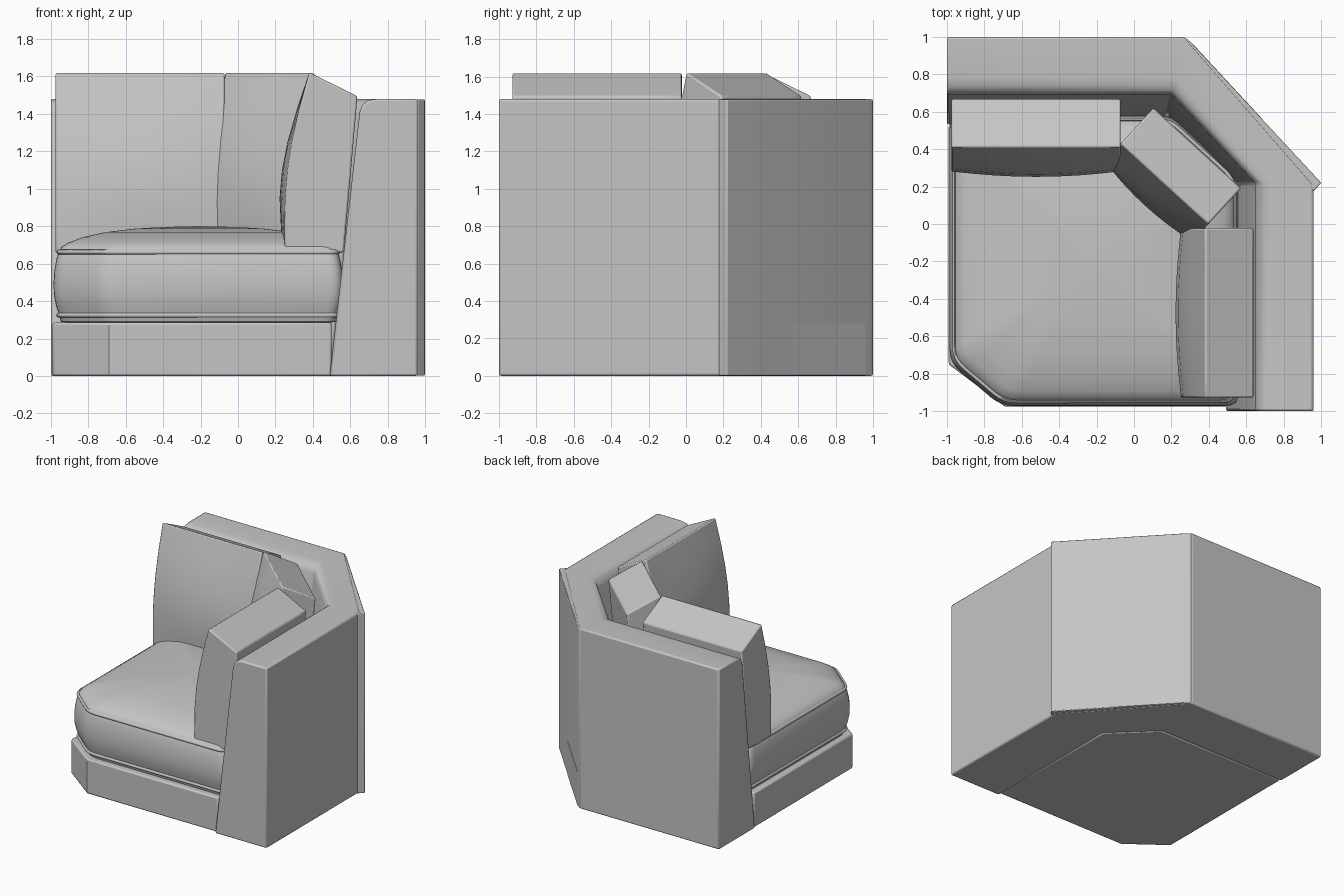
import bpy, bmesh
from mathutils import Vector

if "Cube" in bpy.data.objects:
    bpy.data.objects.remove(bpy.data.objects["Cube"])

fabric = bpy.data.materials.new("grey fabric")
fabric.use_nodes = True
GREY = (0.56, 0.56, 0.56, 1)
fabric.diffuse_color = GREY
fabric.node_tree.nodes["Principled BSDF"].inputs["Base Color"].default_value = GREY


def loft(name, rings, bevel=0.0, angle=0.6):
    """Skin a list of equal-length closed rings and cap both ends."""
    bm = bmesh.new()
    loops = [[bm.verts.new(p) for p in ring] for ring in rings]
    n = len(loops[0])
    for a, b in zip(loops, loops[1:]):
        for i in range(n):
            j = (i + 1) % n
            bm.faces.new((a[i], a[j], b[j], b[i]))
    bm.faces.new(loops[0])
    bm.faces.new(loops[-1])
    bmesh.ops.recalc_face_normals(bm, faces=bm.faces)
    mesh = bpy.data.meshes.new(name)
    bm.to_mesh(mesh)
    bm.free()
    obj = bpy.data.objects.new(name, mesh)
    bpy.context.collection.objects.link(obj)
    mesh.materials.append(fabric)
    if bevel:
        mod = obj.modifiers.new("soft edges", 'BEVEL')
        mod.width = bevel
        mod.segments = 2
        mod.angle_limit = 0.7
    bpy.ops.object.select_all(action='DESELECT')
    obj.select_set(True)
    bpy.context.view_layer.objects.active = obj
    bpy.ops.object.shade_smooth_by_angle(angle=angle)
    return obj


def rounded(points, r=0.07, steps=4):
    """Round every corner of a polygon with a small quadratic arc."""
    out = []
    pts = [Vector(p) for p in points]
    for i, p in enumerate(pts):
        a = p + (pts[i - 1] - p).normalized() * r
        b = p + (pts[(i + 1) % len(pts)] - p).normalized() * r
        for k in range(steps + 1):
            t = k / steps
            out.append(a * (1 - t) ** 2 + p * 2 * t * (1 - t) + b * t * t)
    return out


# Back and arm: one leaning section carried round the corner
section = [(0, 0), (0, 1.48), (0.22, 1.48), (0.265, 1.472), (0.295, 1.45),
           (0.31, 1.41), (0.47, 0)]
# outer corner, and how the inner side shifts per unit of depth
stations = [((-1, 1), (0, -1)), ((0.27, 1), (-0.22, -1)),
            ((0.96, 0.21), (-1, 0.02)), ((0.96, -1), (-1, 0))]
loft("back_and_arm_frame",
     [[(x + sx * d, y + sy * d, z) for d, z in section] for (x, y), (sx, sy) in stations],
     bevel=0.012)

# Slightly proud panel across the outside corner
corner_panel = [(0.27, 0.998), (0.30, 0.975), (1.0, 0.22), (0.96, 0.175), (0.9, 0.2), (0.24, 0.93)]
loft("corner_panel", [[(x, y, z) for x, y in corner_panel] for z in (0.002, 1.478)], bevel=0.006)

# Low patch on the corner panel
patch = [(0.315, 0.961), (0.68, 0.567), (0.67, 0.56), (0.305, 0.95)]
loft("corner_patch", [[(x, y, z) for x, y in patch] for z in (0.004, 0.28)])

# Base under the seat
base = [(-0.99, -0.75), (-0.69, -0.975), (0.5, -0.975), (0.49, 0.22), (0.17, 0.53), (-0.99, 0.53)]
loft("base", [[(x, y, z) for x, y in base] for z in (0, 0.285)], bevel=0.012)

# Seat cushion: bulging band below a domed top
outline = rounded([(-0.985, -0.74), (-0.71, -0.972), (0.56, -0.972),
                   (0.56, 0.25), (0.2, 0.58), (-0.985, 0.58)])
centre = Vector((-0.2, -0.2))


def seat_ring(scale, z):
    return [(*(centre + (p - centre) * scale), z) for p in outline]


levels = [(0.9, 0.285), (0.95, 0.29), (0.965, 0.33), (0.985, 0.38), (0.998, 0.44), (1.0, 0.5),
          (0.995, 0.56), (0.982, 0.62), (0.965, 0.665), (0.945, 0.69), (0.9, 0.712),
          (0.8, 0.742), (0.65, 0.768), (0.45, 0.787), (0.25, 0.796), (0.05, 0.8)]
loft("seat_cushion", [seat_ring(s, z) for s, z in levels], angle=0.9)

# Piping round the top and bottom seams of the seat
for name, z in (("lower_piping", 0.325), ("upper_piping", 0.662)):
    rings = []
    path = [Vector(p) for p in seat_ring(0.967, z)]
    for i in range(len(path) + 1):
        p = path[i % len(path)]
        side = (p - Vector((*centre, z))).normalized() * 0.013
        up = Vector((0, 0, 0.013))
        rings.append([p + side * a + up * b for a, b in
                      ((1, 0), (0.7, 0.7), (0, 1), (-1, 0), (0, -1), (0.7, -0.7))])
    loft(name, rings, angle=1.2)

# Loose back cushions: leaning profile (depth, height, share of bulge)
pillow = [(0.25, 0.66, 0.3), (0.25, 0.8, 0.7), (0.252, 0.95, 1), (0.265, 1.1, 1),
          (0.288, 1.25, 0.8), (0.325, 1.42, 0.4), (0.38, 1.622, 0),
          (0.638, 1.495, 0), (0.565, 0.66, 0)]


def back_cushion(name, origin, along, half):
    along = Vector(along).normalized()
    out = Vector((-along.y, along.x))
    rings = []
    for k in range(-4, 5):
        t = k / 4
        rings.append([(*(Vector(origin) + along * half * t + out * (d - 0.03 * w * (1 - t * t))), z)
                      for d, z, w in pillow])
    loft(name, rings, bevel=0.01)


back_cushion("rear_back_cushion", (-0.523, 0.03), (1, 0), 0.452)
back_cushion("corner_back_cushion", (-0.092, -0.065), (0.738, -0.675), 0.318)
back_cushion("side_back_cushion", (0, -0.475), (0, -1), 0.453)
